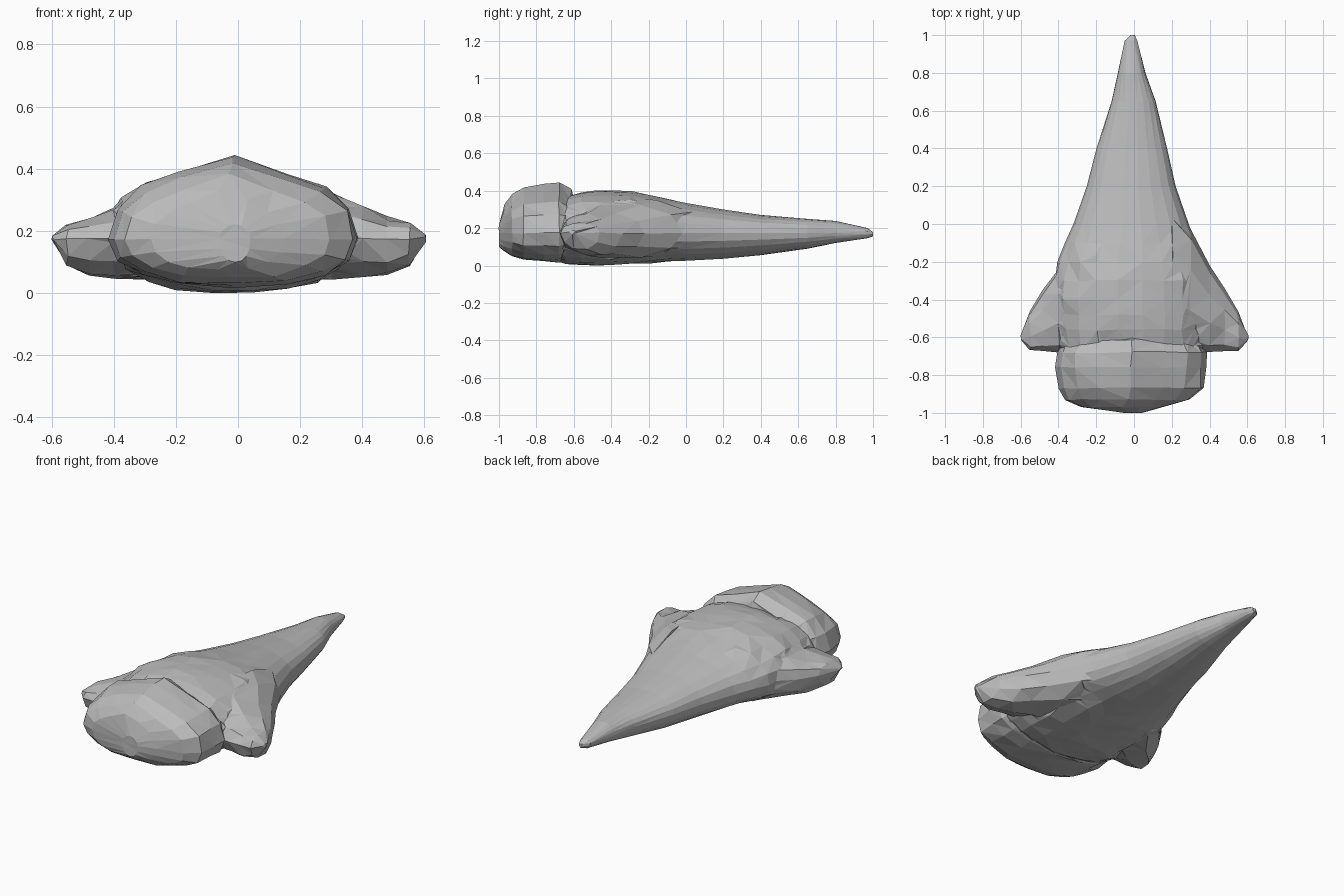
import bpy, bmesh, math, random
from mathutils import Vector, noise

random.seed(4)
cube = bpy.data.objects.get("Cube")
if cube:
    bpy.data.objects.remove(cube, do_unlink=True)

stone = bpy.data.materials.new("stone_grey")
stone.use_nodes = True
GREY = (0.5, 0.5, 0.5, 1)
stone.diffuse_color = GREY
stone.node_tree.nodes["Principled BSDF"].inputs["Base Color"].default_value = GREY

EQUATOR = 0.175


def loft(name, rows, sides, power, along="y"):
    """Skin superellipse rings; row = position, low edge, high edge, bottom z, top z."""
    bm = bmesh.new()
    rings = []
    for pos, lo, hi, bottom, top in rows:
        mid = min(max(EQUATOR, bottom), top)
        ring = []
        for i in range(sides):
            a = math.tau * i / sides
            c, s = math.cos(a), math.sin(a)
            u = math.copysign(abs(c) ** (2 / power), c)
            v = math.copysign(abs(s) ** (2 / power), s)
            across = (lo + hi) / 2 + u * (hi - lo) / 2
            z = mid + v * ((top - mid) if v > 0 else (mid - bottom))
            ring.append(bm.verts.new((across, pos, z) if along == "y" else (pos, across, z)))
        rings.append(ring)
    for r1, r2 in zip(rings, rings[1:]):
        for i in range(sides):
            j = (i + 1) % sides
            bm.faces.new((r1[i], r1[j], r2[j], r2[i]))
    bm.faces.new(rings[0])
    bm.faces.new(rings[-1])
    bmesh.ops.recalc_face_normals(bm, faces=bm.faces)
    mesh = bpy.data.meshes.new(name)
    bm.to_mesh(mesh)
    bm.free()
    mesh.materials.append(stone)
    obj = bpy.data.objects.new(name, mesh)
    bpy.context.collection.objects.link(obj)
    return obj


# Long tapering body
body = loft("spike_body", [
    (-.72, -.36, .34, .05, .33), (-.64, -.41, .38, .01, .37),
    (-.56, -.42, .385, .0, .385), (-.48, -.425, .39, .0, .395),
    (-.4, -.43, .39, .0, .4), (-.3, -.43, .39, .01, .395),
    (-.2, -.41, .37, .015, .38), (-.1, -.365, .33, .02, .36),
    (0, -.32, .29, .025, .335), (.2, -.25, .22, .035, .3),
    (.4, -.2, .175, .055, .27), (.65, -.12, .115, .09, .25),
    (.8, -.085, .06, .12, .238), (.97, -.05, .02, .145, .2),
    (1, -.02, .005, .155, .18)], 22, 2.15)

# Blunt front end, with an off-centre crest
head = loft("blunt_head", [
    (-1, -.06, .04, .1, .22), (-.97, -.28, .15, .075, .28),
    (-.93, -.36, .3, .05, .335), (-.87, -.4, .37, .03, .375),
    (-.76, -.41, .38, .02, .395), (-.68, -.41, .385, .02, .4),
    (-.62, -.37, .35, .04, .36), (-.58, -.28, .26, .1, .28)], 16, 2.35)
for v in head.data.vertices:
    if v.co.z > .25:
        v.co.z += .05 * math.exp(-((v.co.x + .05) / .1) ** 2)

# Swept side fins
fins = []
for side, label in ((1, "left_fin"), (-1, "right_fin")):
    fins.append(loft(label, [
        (side * .2, -.68, .1, .04, .36), (side * .3, -.68, -.02, .04, .335),
        (side * .4, -.68, -.22, .05, .28), (side * .48, -.675, -.34, .055, .245),
        (side * .55, -.67, -.46, .085, .225), (side * .6, -.62, -.59, .165, .185)],
        10, 2.1, along="x"))

# Fuse everything into one solid
for part in [head] + fins:
    mod = body.modifiers.new("join_" + part.name, "BOOLEAN")
    mod.operation = "UNION"
    mod.solver = "EXACT"
    mod.object = part
bpy.context.view_layer.update()
fused = bpy.data.meshes.new_from_object(body.evaluated_get(bpy.context.evaluated_depsgraph_get()))
body.modifiers.clear()
body.data = fused
for part in [head] + fins:
    bpy.data.objects.remove(part, do_unlink=True)

# Triangulate and roughen for a chipped surface
bm = bmesh.new()
bm.from_mesh(fused)
bmesh.ops.remove_doubles(bm, verts=bm.verts, dist=.012)
bmesh.ops.triangulate(bm, faces=bm.faces)
bm.normal_update()
for v in bm.verts:
    rough = .009 if -.95 < v.co.y < -.1 else .002
    v.co += v.normal * noise.noise(v.co * 9) * rough
    v.co += Vector([random.uniform(-1, 1) for _ in range(3)]) * rough * .5
    v.co.z = max(v.co.z, 0)
for f in bm.faces:
    f.smooth = False
bm.to_mesh(fused)
bm.free()
body.name = "chipped_spike"
